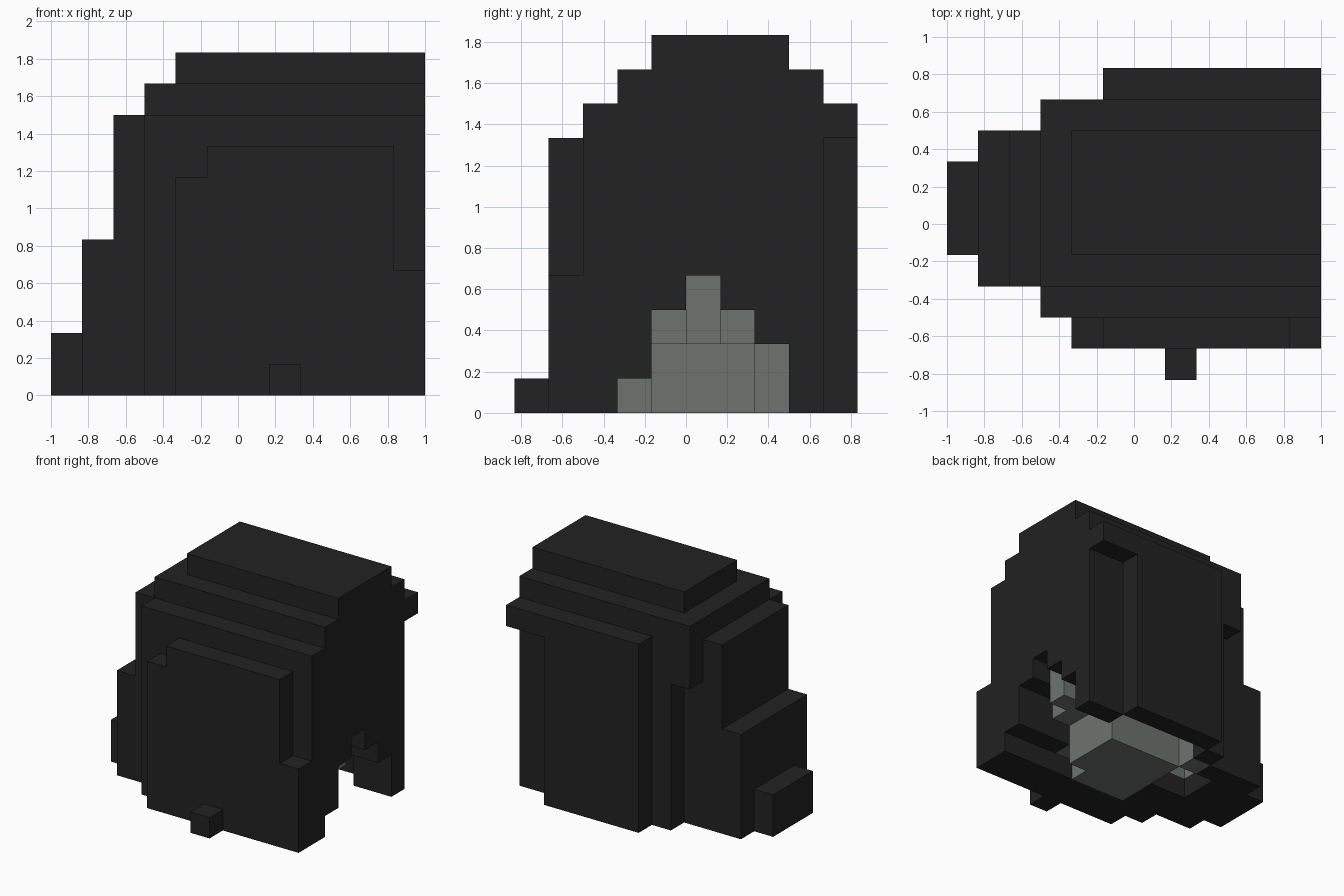
import bpy, bmesh
from mathutils import Vector

cube = bpy.data.objects.get("Cube")
if cube:
    bpy.data.objects.remove(cube, do_unlink=True)

U = 1 / 6  # edge of one block


def material(name, rgb):
    m = bpy.data.materials.new(name)
    m.use_nodes = True
    m.diffuse_color = (*rgb, 1)
    m.node_tree.nodes["Principled BSDF"].inputs["Base Color"].default_value = (*rgb, 1)
    return m


charcoal = material("charcoal", (0.016, 0.016, 0.016))
stone = material("stone grey", (0.158, 0.174, 0.160))

# Each part is a list of boxes in block units: x0, x1, y0, y1, z0, z1
PARTS = {
    "main_shell": (charcoal, [
        (-4, 6, -2, 3, 0, 9), (-3, 6, -3, -2, 0, 9),
        (-2, 6, 3, 4, 0, 9), (-3, -2, 3, 4, 7, 9)]),
    "roof_steps": (charcoal, [(-3, 6, -2, 4, 9, 10), (-2, 6, -1, 3, 10, 11)]),
    "side_steps": (charcoal, [(-5, -4, -2, 3, 0, 5), (-6, -5, -1, 2, 0, 2)]),
    "front_slab": (charcoal, [
        (-2, -1, -4, -3, 0, 7), (-1, 5, -4, -3, 0, 8), (5, 6, -4, -3, 0, 4)]),
    "front_nub": (charcoal, [(1, 2, -5, -4, 0, 1)]),
    "back_slab": (charcoal, [(-1, 4, 4, 5, 0, 9), (4, 6, 4, 5, 8, 9)]),
    "inner_core": (stone, [
        (-1, 3, -2, 2, 0, 2), (-1, 4, -1, 3, 2, 3), (3, 5, 0, 1, 2, 4),
        (-2, -1, 2, 3, 0, 3), (-4, -3, 0, 2, 1, 2), (-3, -1, -1, 0, 1, 2),
        (-3, -1, 0, 2, 2, 3)]),
}

# Hollow spaces: stepped doorway, gap behind the core, recess underneath
HOLLOW = [
    (3, 6, -2, -1, 0, 1), (3, 6, -1, 0, 0, 2), (4, 6, -1, 0, 2, 3),
    (3, 6, 0, 1, 0, 2), (5, 6, 0, 1, 2, 4),
    (3, 6, 1, 2, 0, 2), (4, 6, 1, 2, 2, 3), (3, 6, 2, 3, 0, 2),
    (-1, 4, 2, 4, 0, 2), (2, 3, -2, -1, 0, 1), (-3, -1, 0, 2, 0, 2),
]


def cells(box):
    x0, x1, y0, y1, z0, z1 = box
    return [(x, y, z) for x in range(x0, x1) for y in range(y0, y1) for z in range(z0, z1)]


# Later parts replace earlier ones, then the hollows are cleared
grid = {}
for name, (_, boxes) in PARTS.items():
    for box in boxes:
        for c in cells(box):
            grid[c] = name
for box in HOLLOW:
    for c in cells(box):
        grid.pop(c, None)


def build(name, mat):
    """Make the exposed faces of one part and merge the flat areas."""
    bm = bmesh.new()
    for c, owner in grid.items():
        if owner != name:
            continue
        mid = Vector(c) + Vector((0.5, 0.5, 0.5))
        for axis in range(3):
            for sign in (-1, 1):
                n = Vector((0, 0, 0))
                n[axis] = sign
                if tuple(int(c[i] + n[i]) for i in range(3)) in grid:
                    continue
                a = Vector((0, 0, 0))
                a[(axis + 1) % 3] = 0.5
                b = n.cross(a)
                p = mid + n * 0.5
                bm.faces.new([bm.verts.new((p + q) * U)
                              for q in (a + b, b - a, -a - b, a - b)])
    bmesh.ops.remove_doubles(bm, verts=bm.verts, dist=0.001)
    bm.normal_update()
    for f in bm.faces:
        # quads are wound so that normals face outward
        f.smooth = False
    bmesh.ops.dissolve_limit(bm, angle_limit=0.01, verts=bm.verts, edges=bm.edges)
    mesh = bpy.data.meshes.new(name)
    bm.to_mesh(mesh)
    bm.free()
    mesh.materials.append(mat)
    bpy.context.collection.objects.link(bpy.data.objects.new(name, mesh))


for name, (mat, _) in PARTS.items():
    build(name, mat)
